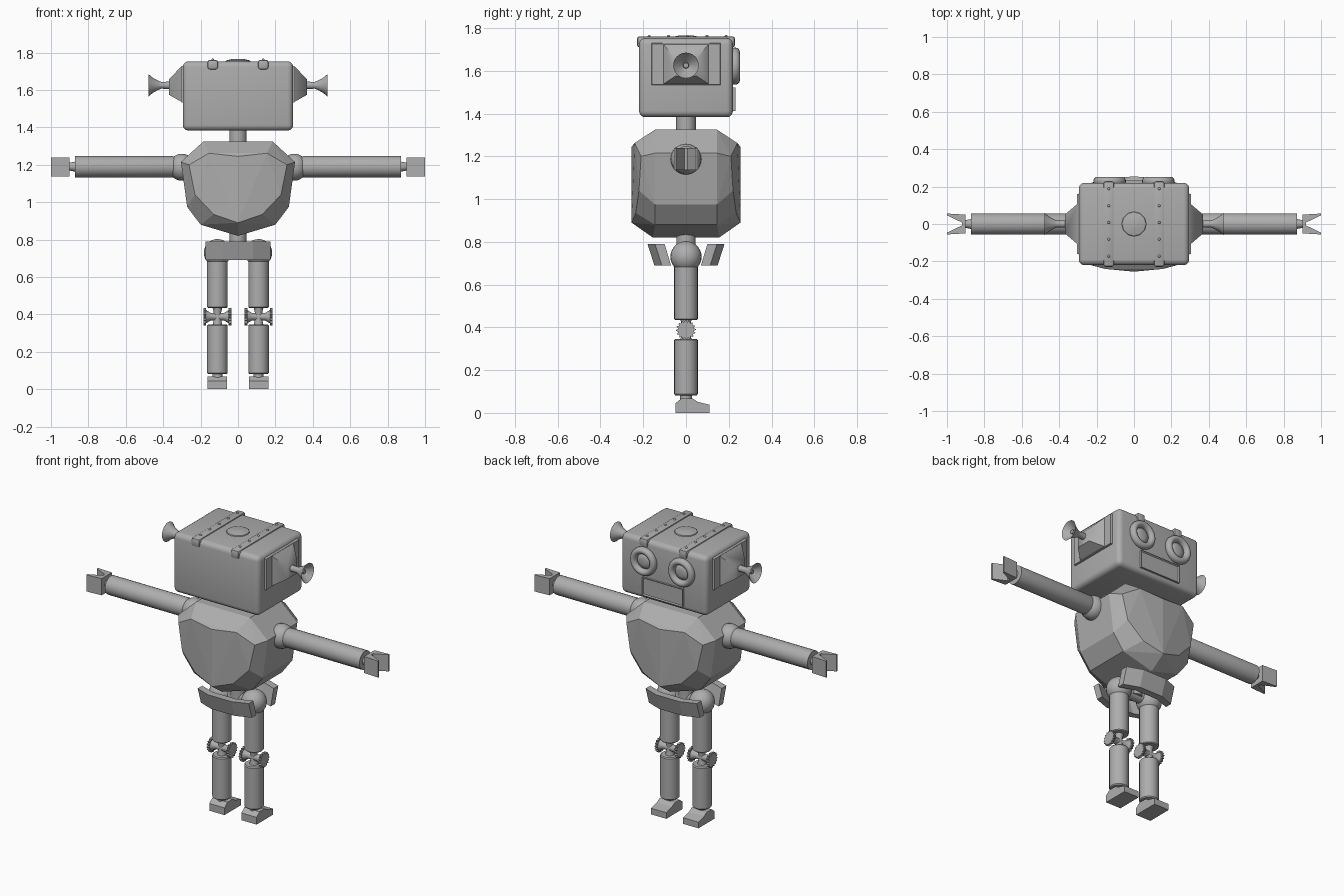
import bpy, bmesh
from math import pi, cos, sin, radians
from mathutils import Vector

if "Cube" in bpy.data.objects:
    bpy.data.objects.remove(bpy.data.objects["Cube"], do_unlink=True)

metal = bpy.data.materials.new("grey metal")
metal.use_nodes = True
GREY = (0.42, 0.42, 0.42, 1)
metal.diffuse_color = GREY
metal.node_tree.nodes["Principled BSDF"].inputs["Base Color"].default_value = GREY

AXES = {"x": Vector((1, 0, 0)), "y": Vector((0, 1, 0)), "z": Vector((0, 0, 1))}
SIDES = (("left", 1), ("right", -1))


def finish(bm, name, smooth=None):
    bmesh.ops.recalc_face_normals(bm, faces=bm.faces)
    mesh = bpy.data.meshes.new(name)
    bm.to_mesh(mesh)
    bm.free()
    mesh.materials.append(metal)
    ob = bpy.data.objects.new(name, mesh)
    bpy.context.collection.objects.link(ob)
    if smooth:
        bpy.ops.object.select_all(action="DESELECT")
        ob.select_set(True)
        bpy.context.view_layer.objects.active = ob
        bpy.ops.object.shade_smooth_by_angle(angle=radians(smooth))
    return ob


def loft(bm, rings):
    """Skin a list of equal-length point rings and cap both ends."""
    loops = [[bm.verts.new(p) for p in ring] for ring in rings]
    n = len(loops[0])
    for a, b in zip(loops, loops[1:]):
        for i in range(n):
            bm.faces.new((a[i], a[(i + 1) % n], b[(i + 1) % n], b[i]))
    bm.faces.new(loops[0])
    bm.faces.new(loops[-1])


def turned(name, center, axis, profile, sides=24, smooth=35):
    """Turned part; profile is (distance along axis, radius) pairs."""
    along = AXES[axis]
    u = AXES["z" if axis != "z" else "x"]
    v = along.cross(u)
    bm = bmesh.new()
    loft(bm, [[Vector(center) + along * d + r * (cos(2 * pi * i / sides) * u + sin(2 * pi * i / sides) * v)
               for i in range(sides)] for d, r in profile])
    return finish(bm, name, smooth)


def box(name, center, size, bevel=0, segments=3):
    bm = bmesh.new()
    bmesh.ops.create_cube(bm, size=1)
    for v in bm.verts:
        v.co = Vector(c + s * k for c, s, k in zip(center, size, v.co))
    if bevel:
        bmesh.ops.bevel(bm, geom=bm.edges[:], offset=bevel, segments=segments, profile=0.5, affect="EDGES")
    return finish(bm, name, 40 if bevel else None)


def ball(name, center, radius):
    bm = bmesh.new()
    bmesh.ops.create_uvsphere(bm, u_segments=24, v_segments=14, radius=radius)
    bmesh.ops.translate(bm, verts=bm.verts, vec=center)
    return finish(bm, name, 60)


def prism(name, rings, smooth=None):
    bm = bmesh.new()
    loft(bm, rings)
    return finish(bm, name, smooth)


# Head with rounded edges
box("head", (0, 0, 1.568), (0.59, 0.44, 0.37), 0.03, 4)
turned("crown_cap", (0, 0, 1.75), "z", [(0, 0.068), (0.008, 0.064), (0.016, 0.03)], 12)
turned("neck", (0, 0, 1.3), "z", [(0, 0.046), (0.1, 0.046)])

# Straps with rivets over the head
for side, s in SIDES:
    x = s * 0.135
    box(side + "_strap", (x, 0, 1.735), (0.056, 0.458, 0.052), 0.012, 2)
    for i in range(5):
        ball(f"{side}_strap_rivet_{i}", (x, -0.172 + 0.09 * i, 1.761), 0.007)

# Eyes: rolled ring with a recessed lens
for side, s in SIDES:
    center = (s * 0.13, 0.21, 1.622)
    ring = [(0.018 + 0.024 * sin(a), 0.067 + 0.02 * cos(a))
            for a in [-pi / 4 + i * 1.5 * pi / 12 for i in range(13)]]
    turned(side + "_eye", center, "y", ring + [(0.018, 0.044), (0.024, 0.02)], 28, 50)

# Mouth: framed plate with a sunken panel
bm = bmesh.new()
bmesh.ops.create_cube(bm, size=1)
for v in bm.verts:
    v.co = (v.co.x * 0.28, 0.22 + v.co.y * 0.024, 1.466 + v.co.z * 0.11)
bm.normal_update()
front = [f for f in bm.faces if f.normal.y > 0.9]
bmesh.ops.inset_region(bm, faces=front, thickness=0.008)
bmesh.ops.translate(bm, verts=front[0].verts, vec=(0, -0.008, 0))
finish(bm, "mouth")


# Ear mounts, stems and horns
def ear_ring(x, y, low, high):
    return [(x, -y, low), (x, y, low), (x, y, high), (x, -y, high)]


for side, s in SIDES:
    prism(side + "_ear_plate", [ear_ring(s * 0.28, 0.165, 1.53, 1.735), ear_ring(s * 0.306, 0.16, 1.535, 1.725)])
    prism(side + "_ear_mount", [ear_ring(s * 0.3, 0.11, 1.535, 1.73), ear_ring(s * 0.37, 0.05, 1.575, 1.655)], 60)
    horn = [(0.36, 0.02), (0.41, 0.018), (0.425, 0.024), (0.455, 0.04), (0.479, 0.06),
            (0.474, 0.056), (0.45, 0.034), (0.43, 0.014), (0.455, 0.012), (0.456, 0.005)]
    turned(side + "_ear_horn", (0, 0, 1.625), "x", [(s * d, r) for d, r in horn])

# Faceted torso: hull of mirrored corner points
corners = [(0.185, 0.145, 1.325), (0.305, 0.145, 1.215), (0.272, 0.145, 0.975), (0.2, 0.145, 0.88),
           (0, 0.155, 0.82), (0.155, 0.24, 1.262), (0.262, 0.21, 1.2), (0.23, 0.22, 1.04),
           (0.13, 0.235, 0.935), (0, 0.255, 1.245), (0, 0.255, 0.89)]
bm = bmesh.new()
for p in {(sx * x, sy * y, z) for x, y, z in corners for sx in (1, -1) for sy in (1, -1)}:
    bm.verts.new(p)
bmesh.ops.convex_hull(bm, input=bm.verts[:])
bmesh.ops.dissolve_limit(bm, angle_limit=radians(1), verts=bm.verts[:], edges=bm.edges[:])
finish(bm, "torso")

# Arms with notched grippers
for side, s in SIDES:
    ball(side + "_shoulder", (s * 0.3, 0, 1.187), 0.072)
    turned(side + "_arm", (0, 0, 1.19), "x",
           [(s * d, r) for d, r in [(0.33, 0.05), (0.35, 0.057), (0.872, 0.057)]])
    turned(side + "_wrist", (0, 0, 1.19), "x", [(s * 0.865, 0.028), (s * 0.915, 0.018)], 16)
    claw = [(0.9, -0.05), (1, -0.056), (1, -0.046), (0.92, -0.008),
            (0.92, 0.008), (1, 0.046), (1, 0.056), (0.9, 0.05)]
    prism(side + "_hand", [[(s * x, y, z) for x, y in claw] for z in (1.137, 1.24)])

# Waist and flared hip plates
turned("waist", (0, 0, 0.72), "z", [(0, 0.045), (0.13, 0.045)])
turned("hip_axle", (0, 0, 0.735), "x", [(-0.11, 0.035), (0.11, 0.035)])
for name, s in (("back_plate", -1), ("front_plate", 1)):
    rings = []
    for x, y in ((-0.175, 0.125), (-0.08, 0.16), (0.08, 0.16), (0.175, 0.125)):
        rings.append([(x, s * (y + 0.02), 0.79), (x, s * (y - 0.012), 0.69),
                      (x, s * (y - 0.055), 0.69), (x, s * (y - 0.025), 0.79)])
    prism(name, rings)

# Legs
GEAR_TEETH = 16
foot = [(-0.05, 0), (-0.05, 0.045), (-0.02, 0.068), (0.03, 0.068), (0.055, 0.052), (0.11, 0.038), (0.11, 0)]
for side, s in SIDES:
    x = s * 0.11
    ball(side + "_hip", (x, 0, 0.73), 0.073)
    turned(side + "_thigh", (x, 0, 0), "z", [(0.435, 0.05), (0.44, 0.055), (0.685, 0.055)])
    turned(side + "_shin", (x, 0, 0), "z", [(0.082, 0.05), (0.088, 0.055), (0.34, 0.055), (0.346, 0.05)])
    turned(side + "_knee_post", (x, 0, 0), "z", [(0.34, 0.027), (0.37, 0.02), (0.41, 0.02), (0.44, 0.027)], 16)
    turned(side + "_ankle", (x, 0, 0), "z", [(0.06, 0.027), (0.09, 0.027)], 16)
    spool = [(-0.062, 0.036), (-0.035, 0.02), (0.035, 0.02), (0.062, 0.036)]
    turned(side + "_knee_spool", (x, 0, 0.388), "x", spool, 16)
    for label, d in (("inner", -0.067), ("outer", 0.067)):
        rings = []
        for dx in (-0.007, 0.007):
            ring = []
            for i in range(GEAR_TEETH * 4):
                r = 0.046 if i % 4 < 2 else 0.038
                a = 2 * pi * i / (GEAR_TEETH * 4)
                ring.append((x + s * d + dx, r * cos(a), 0.388 + r * sin(a)))
            rings.append(ring)
        prism(f"{side}_{label}_knee_gear", rings)
    prism(side + "_foot", [[(x + dx, y, z) for y, z in foot] for dx in (-0.052, 0.052)])
